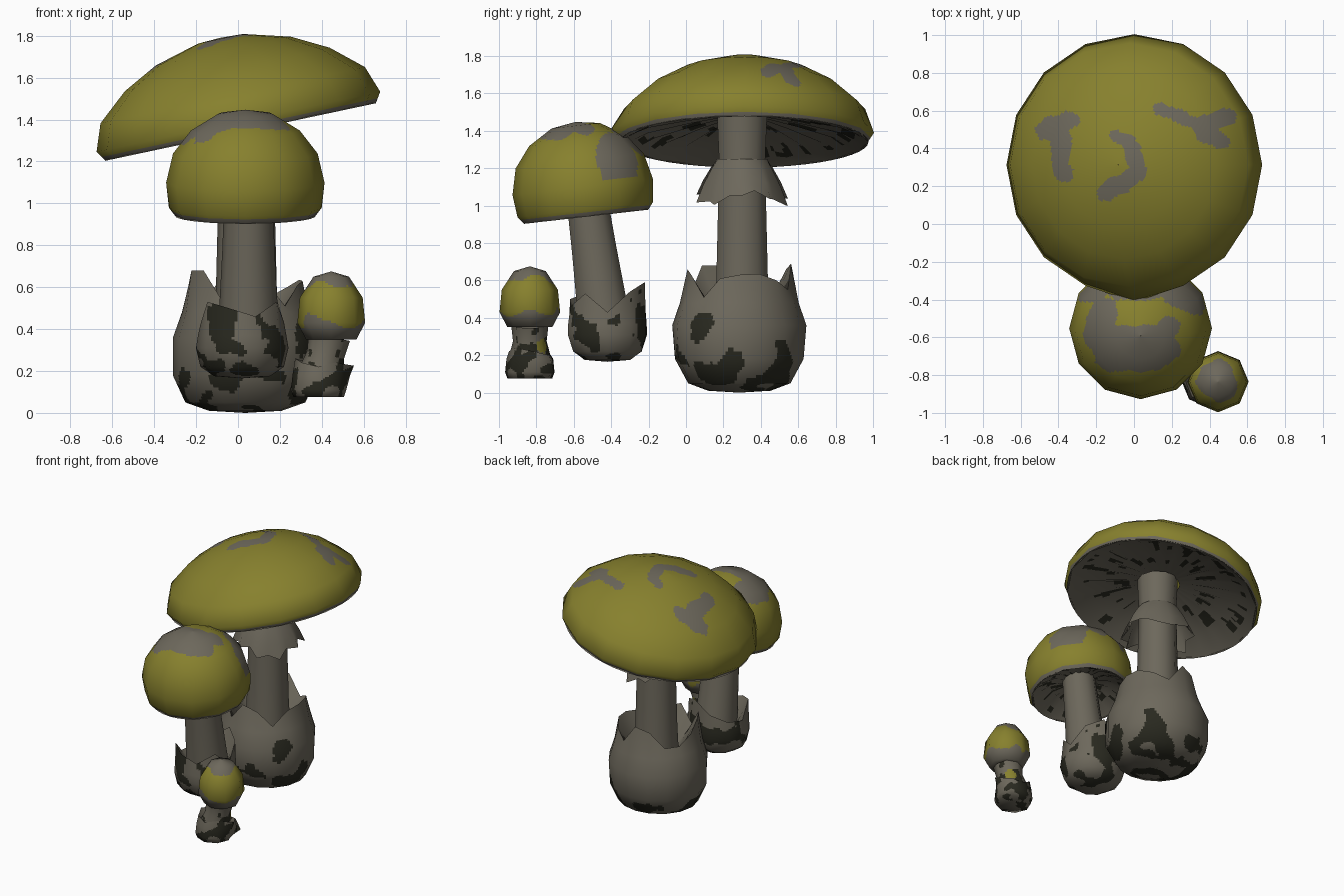
import bpy, bmesh, math
from mathutils import Vector, Matrix, noise

if "Cube" in bpy.data.objects:
    bpy.data.objects.remove(bpy.data.objects["Cube"])


def material(name, rgb):
    m = bpy.data.materials.new(name)
    m.diffuse_color = (*rgb, 1)
    m.use_nodes = True
    m.node_tree.nodes["Principled BSDF"].inputs["Base Color"].default_value = m.diffuse_color
    return m


MATS = [material("olive_yellow", (0.242, 0.218, 0.027)),
        material("grey_brown", (0.152, 0.138, 0.106)),
        material("dark_soil", (0.022, 0.022, 0.014))]
OLIVE, GREY, DARK = 0, 1, 2


def lathe(name, rows, segs, loc, rule, tilt=(0, 0), cuts=3, shape=None):
    """Spin (radius, height) rows, keep the low-poly smooth normals, then cut
    the faces finely so that rule(world, local) can colour them."""
    mat = (Matrix.Translation(loc) @ Matrix.Rotation(math.radians(tilt[0]), 4, 'X')
           @ Matrix.Rotation(math.radians(tilt[1]), 4, 'Y'))
    bm = bmesh.new()
    lay = bm.verts.layers.float_vector.new("soft")
    grid = []
    for i, (r, z) in enumerate(rows):
        ring = []
        for j in range(segs):
            a = 2 * math.pi * j / segs
            rr, zz = shape(i, j, a, r, z) if shape else (r, z)
            ring.append(bm.verts.new((rr * math.cos(a), rr * math.sin(a), zz)))
        grid.append(ring)
    for lo, hi in zip(grid, grid[1:]):
        for j in range(segs):
            k = (j + 1) % segs
            bm.faces.new((lo[j], lo[k], hi[k], hi[j]))
    bm.normal_update()
    for v in bm.verts:
        v[lay] = v.normal
    if cuts:
        bmesh.ops.subdivide_edges(bm, edges=bm.edges[:], cuts=cuts, use_grid_fill=True)
    bm.normal_update()
    for f in bm.faces:
        c = f.calc_center_median()
        f.material_index = rule(mat @ c, c)
        f.smooth = True
    rot = mat.to_3x3()
    normals = []
    bm.verts.index_update()
    for v in bm.verts:
        n = Vector(v[lay])
        normals.append((rot @ (n if n.length > 0.1 else v.normal)).normalized())
    bm.transform(mat)
    me = bpy.data.meshes.new(name)
    bm.to_mesh(me)
    bm.free()
    for m in MATS:
        me.materials.append(m)
    me.attributes.remove(me.attributes["soft"])
    me.normals_split_custom_set_from_vertices(normals)
    ob = bpy.data.objects.new(name, me)
    bpy.context.collection.objects.link(ob)
    return ob


def grey(p, l):
    return GREY


def near(p, strokes):
    """True when p, seen from the top, lies on one of the thick strokes."""
    q = Vector((p.x, p.y))
    wob = 0.02 * noise.noise(p * 14)
    for ax, ay, bx, by, w in strokes:
        a, d = Vector((ax, ay)), Vector((bx - ax, by - ay))
        t = max(0, min(1, (q - a).dot(d) / max(d.length_squared, 1e-6)))
        if (q - a - d * t).length < w + wob:
            return True
    return False


def soil(level, slope, freq=6.5, bias=0.0):
    """Dark blotches, densest around one height."""
    def rule(p, l):
        n = noise.noise(p * freq) + 0.35 * noise.noise(p * freq * 2.3)
        return DARK if n > abs(p.z - level) * slope - bias else GREY
    return rule


def gill_rule(rmax):
    def rule(p, l):
        r = math.hypot(l.x, l.y)
        n = noise.noise(Vector((l.x / r * 9, l.y / r * 9, r / rmax * 4)))
        return DARK if 0.35 < r / rmax < 0.9 and n > 0.25 else GREY
    return rule


def gill_shape(depth, last):
    def shape(i, j, a, r, z):
        return r, z + (depth * (-1) ** j if 0 < i < last else 0)
    return shape


# ---- caps -----------------------------------------------------------------
BIG_MARKS = [(-.46, .5, -.34, .55, .055), (-.39, .5, -.38, .27, .05),
             (-.09, .46, -.03, .45, .035), (-.03, .44, .02, .3, .045),
             (.02, .27, -.14, .17, .05), (.13, .61, .35, .53, .033),
             (.35, .52, .49, .56, .05), (.37, .49, .46, .44, .05)]
MID_MARKS = [(-.2, -.6, -.16, -.46, .075), (-.1, -.66, .11, -.65, .125),
             (.12, -.6, .18, -.55, .06), (.32, -.4, .22, -.34, .08),
             (-.27, -.36, -.2, -.36, .05), (-.08, -.32, .08, -.32, .08)]

BIG, BIG_TILT = (.008, 0.313, 1.36), (0, -12)


def big_lip(i, j, a, r, z):
    # the rim is pulled out where it meets the medium cap
    return (r * 1.05 if j == 12 and i < 2 else r), z


lathe("large_cap", [(.66, -.02), (.692, .03), (.645, .16), (.5, .285), (.33, .375),
                    (.11, .435), (.001, .44)], 16, BIG,
      lambda p, l: GREY if l.z < 0 or near(p, BIG_MARKS) else OLIVE, BIG_TILT, 13, big_lip)
lathe("large_gills", [(.1, .12), (.3, .1), (.52, .055), (.662, -.02)], 48, BIG,
      gill_rule(.66), BIG_TILT, 3, gill_shape(.012, 3))

MID, MID_TILT = (.035, -.535, .95), (6.5, 0)
lathe("medium_cap", [(.335, -.01), (.365, .03), (.378, .15), (.345, .29), (.26, .4),
                     (.13, .48), (.001, .5)], 12, MID,
      lambda p, l: GREY if l.z < .012 or (l.z > .17 + .2 * max(0, -l.y) and near(p, MID_MARKS))
      else OLIVE, MID_TILT, 11)
lathe("medium_gills", [(.07, .1), (.2, .08), (.335, -.01)], 36, MID,
      gill_rule(.33), MID_TILT, 3, gill_shape(.01, 2))


def small_cap_rule(p, l):
    n = .06 * noise.noise(p * 9)
    return GREY if l.z > .265 + n or l.z < .085 + n else OLIVE


lathe("small_cap", [(.06, 0), (.12, 0), (.162, .08), (.15, .2), (.085, .3), (.001, .325)],
      8, (.445, -.835, .35), small_cap_rule, cuts=9)

# ---- stems ----------------------------------------------------------------
lathe("large_stem", [(.16, .3), (.145, .6), (.135, 1.0), (.13, 1.25), (.14, 1.48)],
      10, (.04, .3, 0), grey)
lathe("medium_stem", [(.15, 0), (.138, .2), (.125, .45), (.115, .72)],
      10, (.05, -.43, .33), grey, (8, 0))

small_soil = soil(.2, 1.5, 11)


def small_stem_rule(p, l):
    # one small yellow fleck on the back right
    if (p - Vector((.47, -.765, .25))).length < .04:
        return OLIVE
    return small_soil(p, l)


lathe("small_stem", [(.12, 0), (.11, .1), (.09, .18), (.1, .27)],
      8, (.38, -.835, .1), small_stem_rule, (0, 12), 6)


# ---- skirt on the large stem ----------------------------------------------
def pleats(i, j, a, r, z):
    k = (-1) ** j * i / 3
    return r + .022 * k, z + (.03 * math.sin(a * 3 + 1) - .012 * k) * i / 3


SKIRT = [(.135, 1.25), (.165, 1.2), (.205, 1.12), (.235, 1.04)]


def skirt_out(i, j, a, r, z):
    return pleats(3 - i, j, a, r, z)


lathe("skirt_outside", SKIRT[::-1], 20, (.04, .3, 0), grey, cuts=1, shape=skirt_out)
lathe("skirt_inside", [(r - .006, z) for r, z in SKIRT], 20, (.04, .3, 0), grey,
      cuts=1, shape=pleats)


# ---- torn cups around the stem bases --------------------------------------
def cup(name, rows, loc, rims, rule, inner, cuts, flare=None):
    """Outer bowl with a torn rim, plus a matching inner wall."""
    n, last = len(rims), len(rows) - 1

    def outer_shape(i, j, a, r, z):
        f = flare(i, j) if flare else 1 + .025 * math.sin(2 * a + i)
        return r * f, (rims[j] if i == last else z)

    def inner_shape(i, j, a, r, z):
        return outer_shape(last, j, a, rows[-1][0], z) if i == 0 else (r, z)

    lathe(name + "_outside", rows, n, loc, rule, cuts=cuts, shape=outer_shape)
    lathe(name + "_inside", [rows[-1], inner], n, loc, grey, cuts=2, shape=inner_shape)


big_soil = soil(.15, 3.0, 6.5, .12)


def large_cup_rule(p, l):
    # the back left side stays cleaner
    return big_soil(p + Vector((0, 0, .15 * max(0, (l.y - l.x) / .35))), l)


cup("large_cup", [(.001, .0), (.17, .01), (.28, .05), (.345, .18), (.352, .36), (.31, .48),
                  (.275, .6)], (.035, .285, 0),
    [.63, .635, .6, .55, .69, .66, .54, .54, .6, .68, .68, .53, .66, .62, .51, .61],
    large_cup_rule, (.15, .42), 8)
cup("medium_cup", [(.001, .165), (.13, .175), (.195, .22), (.22, .31), (.215, .37),
                   (.205, .5)], (.02, -.42, 0),
    [.43, .54, .59, .5, .44, .42, .53, .5, .46, .53],
    soil(.31, 1.8, 7.5, .06), (.13, .36), 8)


# small cup has one flap sticking out to the back right
def flap(i, j):
    return {(4, 0): 1.5, (4, 1): 1.3, (2, 1): 1.4, (3, 1): 1.25, (3, 0): 1.2}.get((i, j), 1.0)


cup("small_cup", [(.001, .075), (.12, .075), (.132, .11), (.125, .18), (.112, .24)],
    (.385, -.835, 0), [.225, .2, .2, .25, .26, .24, .22, .24],
    soil(.17, 1.0, 11, .03), (.08, .2), 8, flap)
